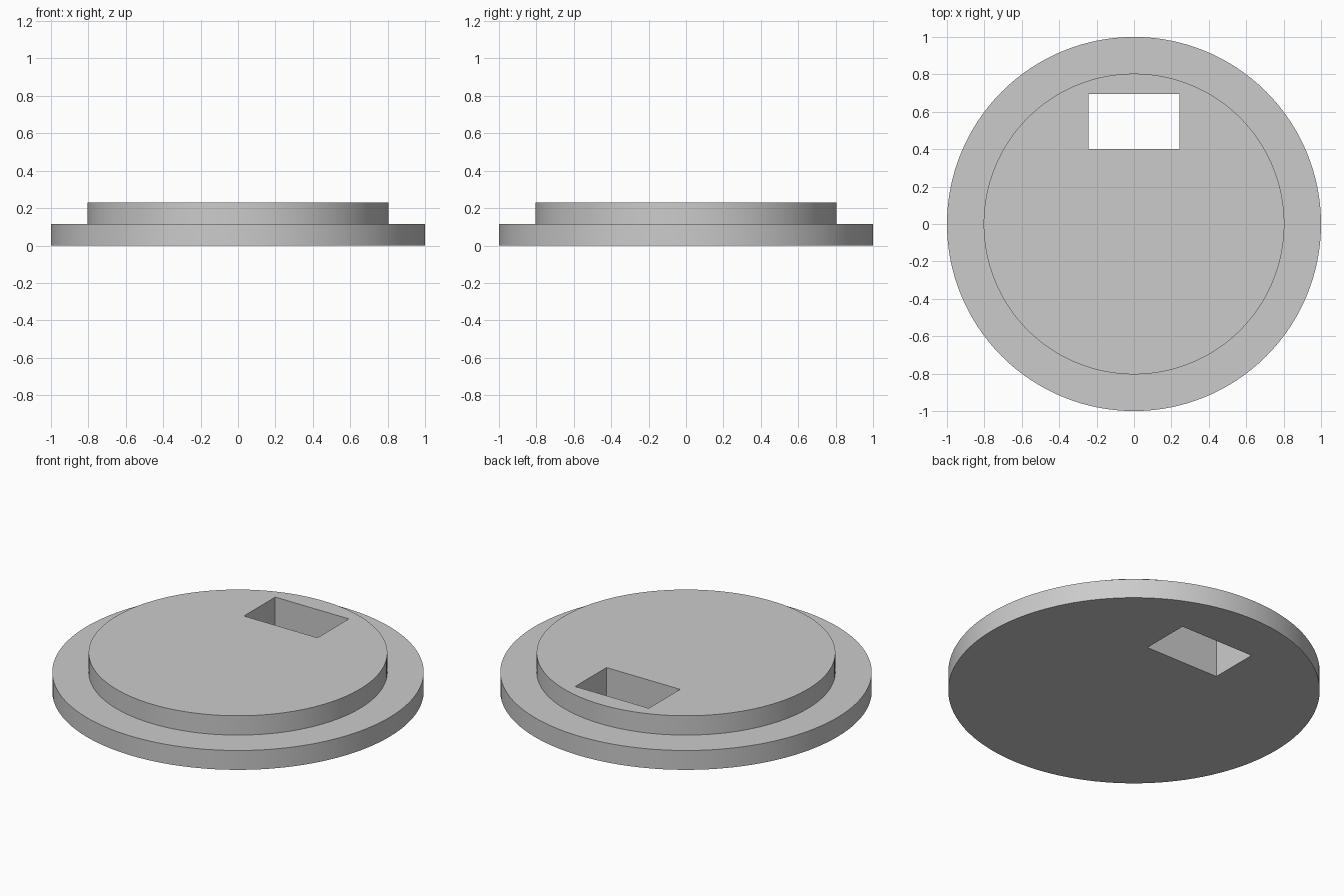
import bpy
import bmesh
import math

if "Cube" in bpy.data.objects:
    bpy.data.objects.remove(bpy.data.objects["Cube"], do_unlink=True)

SEGMENTS = 128
RIM_RADIUS, PLUG_RADIUS = 1.0, 0.804
RIM_TOP, PLUG_TOP = 0.115, 0.23

grey = bpy.data.materials.new("plain grey")
grey.use_nodes = True
colour = (0.6, 0.6, 0.6, 1)
grey.diffuse_color = colour
grey.node_tree.nodes["Principled BSDF"].inputs["Base Color"].default_value = colour


def add_object(name, bm):
    bmesh.ops.recalc_face_normals(bm, faces=bm.faces)
    mesh = bpy.data.meshes.new(name)
    bm.to_mesh(mesh)
    bm.free()
    obj = bpy.data.objects.new(name, mesh)
    mesh.materials.append(grey)
    bpy.context.collection.objects.link(obj)
    return obj


# Stepped lid: stacked rings, capped at both ends
bm = bmesh.new()
profile = [(RIM_RADIUS, 0), (RIM_RADIUS, RIM_TOP),
           (PLUG_RADIUS, RIM_TOP), (PLUG_RADIUS, PLUG_TOP)]
rings = []
for radius, z in profile:
    angles = [math.tau * i / SEGMENTS for i in range(SEGMENTS)]
    rings.append([bm.verts.new((radius * math.cos(a), radius * math.sin(a), z))
                  for a in angles])
for low, high in zip(rings, rings[1:]):
    for i in range(SEGMENTS):
        j = (i + 1) % SEGMENTS
        bm.faces.new((low[i], low[j], high[j], high[i]))
bm.faces.new(rings[0][::-1])
bm.faces.new(rings[-1])
lid = add_object("stepped_lid", bm)

# Rectangular slot through the back of the lid
bm = bmesh.new()
bmesh.ops.create_cube(bm, size=1)
bmesh.ops.scale(bm, vec=(0.484, 0.294, 1), verts=bm.verts)
bmesh.ops.translate(bm, vec=(0, 0.548, 0.1), verts=bm.verts)
cutter = add_object("slot_cutter", bm)

cut = lid.modifiers.new("slot", 'BOOLEAN')
cut.operation = 'DIFFERENCE'
cut.solver = 'EXACT'
cut.object = cutter
bpy.context.view_layer.objects.active = lid
lid.select_set(True)
bpy.ops.object.modifier_apply(modifier=cut.name)
bpy.data.objects.remove(cutter, do_unlink=True)

# Smooth round walls with sharp edges
bpy.ops.object.shade_smooth_by_angle(angle=math.radians(30))
